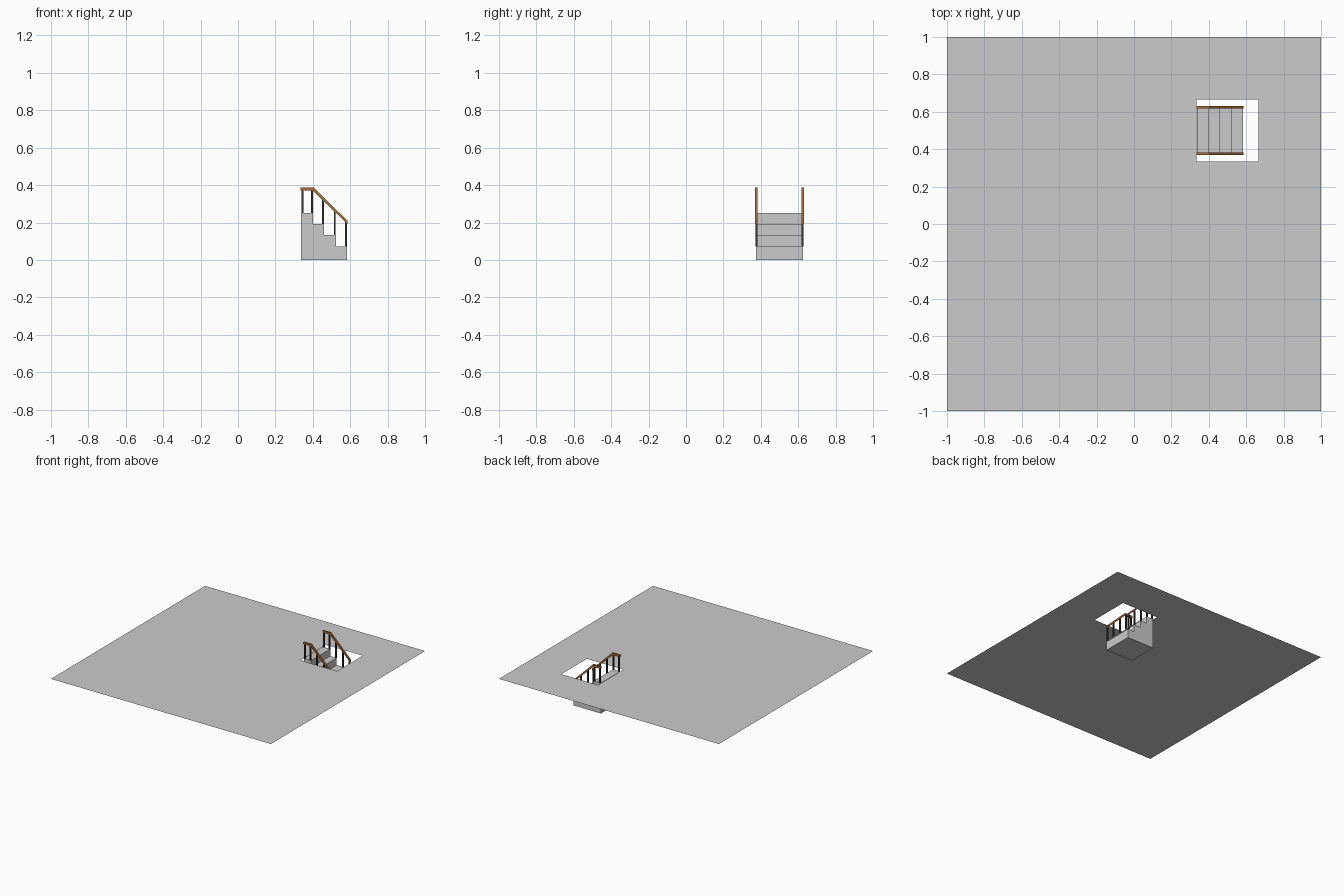
import bpy, bmesh
from mathutils import Vector

if "Cube" in bpy.data.objects:
    bpy.data.objects.remove(bpy.data.objects["Cube"])


def material(name, color):
    m = bpy.data.materials.new(name)
    m.diffuse_color = color
    m.use_nodes = True
    m.node_tree.nodes["Principled BSDF"].inputs["Base Color"].default_value = m.diffuse_color
    return m


def finish(name, bm, mat=None):
    me = bpy.data.meshes.new(name)
    bm.to_mesh(me)
    bm.free()
    ob = bpy.data.objects.new(name, me)
    bpy.context.collection.objects.link(ob)
    if mat:
        me.materials.append(mat)
    return ob


def extrude_profile(name, pts, y0, y1, mat=None):
    """Extrude an xz outline along y into a closed solid."""
    bm = bmesh.new()
    face = bm.faces.new([bm.verts.new((x, y0, z)) for x, z in pts])
    ext = bmesh.ops.extrude_face_region(bm, geom=[face])
    verts = [v for v in ext["geom"] if isinstance(v, bmesh.types.BMVert)]
    bmesh.ops.translate(bm, verts=verts, vec=Vector((0, y1 - y0, 0)))
    bmesh.ops.recalc_face_normals(bm, faces=bm.faces)
    return finish(name, bm, mat)


wood = material("rail_wood", (0.40, 0.15, 0.04, 1))
iron = material("post_iron", (0.04, 0.04, 0.04, 1))

TOP = 0.25
edges = [0.336, 0.401, 0.460, 0.523, 0.584]   # step edges along x
tops = [TOP, 0.192, 0.133, 0.073]             # step heights
Y0, Y1 = 0.375, 0.625

# Floor: a thin sheet with one square opening
bm = bmesh.new()
bmesh.ops.create_grid(bm, x_segments=6, y_segments=6, size=1)
bmesh.ops.translate(bm, verts=bm.verts, vec=Vector((0, 0, TOP)))
hole = [f for f in bm.faces
        if (f.calc_center_median() - Vector((0.5, 0.5, TOP))).length < 0.05]
bmesh.ops.delete(bm, geom=hole, context='FACES')
finish("floor", bm)

# Stairs: one solid stepped block
outline = [(edges[0], 0)]
for i, z in enumerate(tops):
    outline += [(edges[i], z), (edges[i + 1], z)]
outline.append((edges[-1], 0))
extrude_profile("stairs", outline, Y0, Y1)

# Handrails with a level landing part, and posts at each step edge
rail = [(0.335, 0.386), (0.406, 0.386), (0.586, 0.208),
        (0.586, 0.191), (0.400, 0.370), (0.335, 0.370)]
posts = [(0.345, tops[0])] + [(e - 0.006, z) for e, z in zip(edges[1:], tops)]
for side, y, py in (("front", Y0, Y0 + 0.002), ("back", Y1, Y1 - 0.002)):
    extrude_profile(side + "_handrail", rail, y - 0.007, y + 0.007, wood)
    for i, (x, z) in enumerate(posts):
        top = 0.377 - max(0, x - 0.403) * 0.975
        r = 0.005
        box = [(x - r, z), (x + r, z), (x + r, top), (x - r, top)]
        extrude_profile(f"{side}_post_{i + 1}", box, py - r, py + r, iron)
